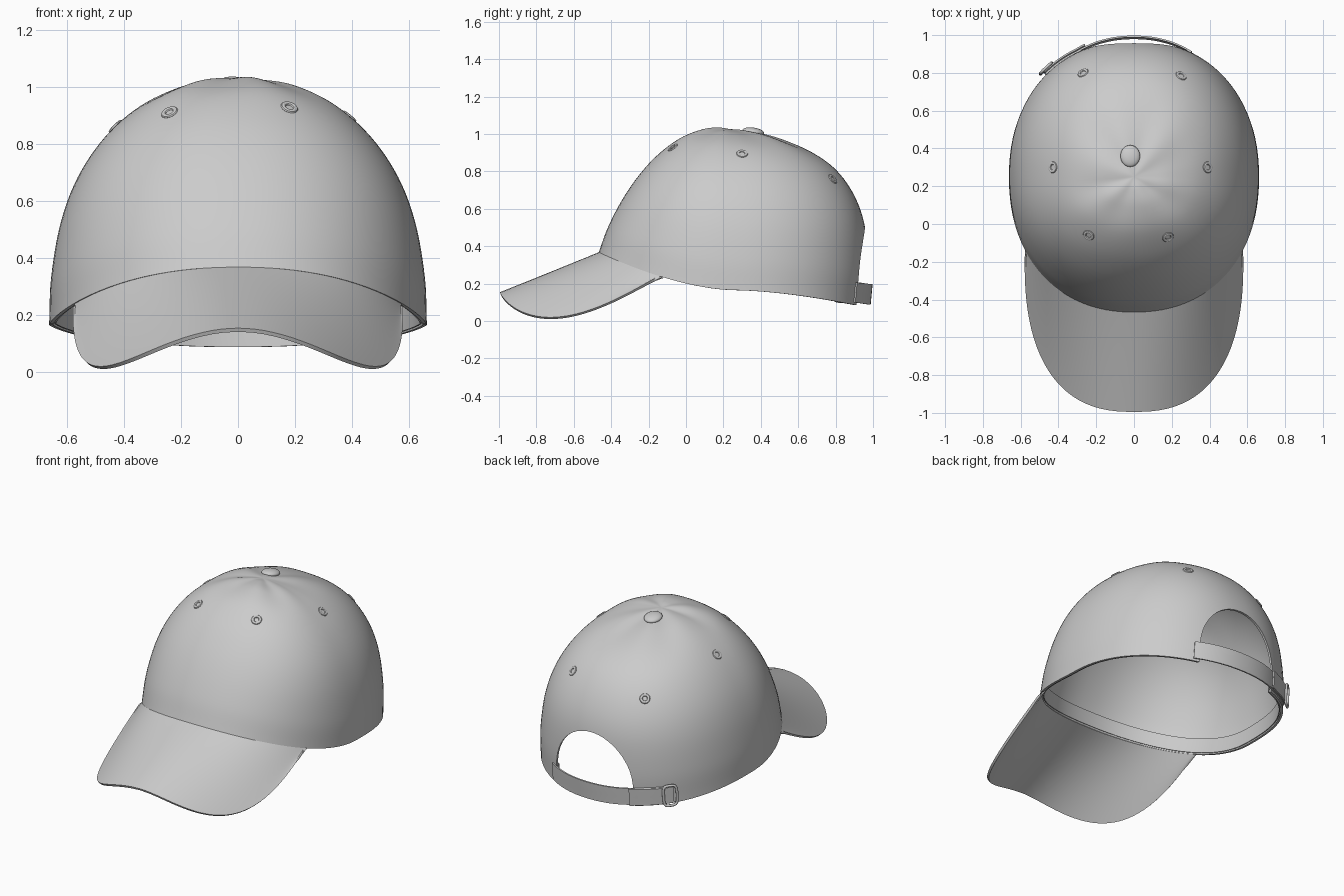
import bpy, bmesh, math
from mathutils import Vector
from mathutils.bvhtree import BVHTree

if "Cube" in bpy.data.objects:
    bpy.data.objects.remove(bpy.data.objects["Cube"])

grey = bpy.data.materials.new("light grey cloth")
grey.use_nodes = True
grey.diffuse_color = (0.6, 0.6, 0.6, 1)
grey.node_tree.nodes["Principled BSDF"].inputs["Base Color"].default_value = (0.6, 0.6, 0.6, 1)

MID_Y = 0.25   # y of the crown's vertical axis
POWER = 2.2    # squareness of the crown's plan
# Crown profiles from rim to top: (radius, height)
SIDE = [(.655, .165), (.648, .33), (.615, .52), (.555, .68), (.46, .82),
        (.34, .925), (.2, .99), (.08, 1.013), (0, 1.018)]
FRONT = [(.71, .365), (.66, .50), (.585, .645), (.5, .77), (.4, .88),
         (.28, .97), (.16, 1.015), (.07, 1.025), (0, 1.018)]
BACK = [(.70, .075), (.715, .28), (.70, .5), (.645, .665), (.55, .8),
        (.42, .895), (.25, .965), (.1, 1.003), (0, 1.018)]


def spline(points, f):
    """Catmull-Rom point on a profile, f counted in profile steps."""
    last = len(points) - 1
    i = max(0, min(int(f), last - 1))
    t = f - i
    b, c = Vector(points[i]), Vector(points[i + 1])
    a = Vector(points[i - 1]) if i > 0 else 2 * b - c
    d = Vector(points[i + 2]) if i + 2 <= last else Vector((-points[i][0], points[i][1]))
    return 0.5 * (2 * b + (c - a) * t + (2 * a - 5 * b + 4 * c - d) * t * t
                  + (3 * b - a - 3 * c + d) * t ** 3)


def spow(v, p):
    return math.copysign(abs(v) ** p, v)


def crown_point(angle, f, out=0.0):
    """Point on the crown; out pushes it away from the axis."""
    c, s = math.cos(angle), math.sin(angle)
    a, zs = spline(SIDE, f)
    b, ze = spline(BACK if s > 0 else FRONT, f)
    x, y = a * spow(c, 2 / POWER), b * spow(s, 2 / POWER)
    z = zs + (ze - zs) * abs(s) ** 1.5
    pucker = max(0, min(1, (f - 4) / 4))
    z += 0.005 * math.sin(math.pi * pucker) ** 2 * math.cos(6 * angle + 1.5)
    flat = Vector((x, y, 0))
    if out:
        flat += flat.normalized() * out
    return Vector((flat.x, flat.y + MID_Y, z))


def back_angle(x):
    c = spow(x / SIDE[0][0], POWER / 2)
    return math.acos(max(-1, min(1, c)))


def lerp(a, b, n):
    return [a + (b - a) * i / n for i in range(n + 1)]


def finish(obj, angle=40):
    """Bake modifiers, tidy normals, set colour and shading."""
    bpy.ops.object.select_all(action='DESELECT')
    bpy.context.view_layer.objects.active = obj
    obj.select_set(True)
    for m in list(obj.modifiers):
        bpy.ops.object.modifier_apply(modifier=m.name)
    bm = bmesh.new()
    bm.from_mesh(obj.data)
    bmesh.ops.recalc_face_normals(bm, faces=bm.faces)
    bm.to_mesh(obj.data)
    bm.free()
    obj.data.materials.clear()
    obj.data.materials.append(grey)
    bpy.ops.object.shade_smooth_by_angle(angle=math.radians(angle))


def sheet(name, rows, thickness, closed=False):
    """Grid of points thickened into cloth."""
    bm = bmesh.new()
    grid = [[bm.verts.new(p) for p in row] for row in rows]
    n = len(grid[0])
    for lo, hi in zip(grid, grid[1:]):
        for j in range(n if closed else n - 1):
            k = (j + 1) % n
            bm.faces.new((lo[j], lo[k], hi[k], hi[j]))
    bmesh.ops.remove_doubles(bm, verts=bm.verts, dist=1e-4)
    mesh = bpy.data.meshes.new(name)
    bm.to_mesh(mesh)
    bm.free()
    obj = bpy.data.objects.new(name, mesh)
    bpy.context.collection.objects.link(obj)
    mod = obj.modifiers.new("cloth", 'SOLIDIFY')
    mod.thickness, mod.offset = thickness, 0
    finish(obj)
    return obj


# Arch-shaped cutter for the back opening
bm = bmesh.new()
arch = [(.27, -.2)] + [(.27 * math.cos(t), .2 + .3 * math.sin(t))
                       for t in lerp(0, math.pi, 32)] + [(-.27, -.2)]
face = bm.faces.new([bm.verts.new((x, .6, z)) for x, z in arch])
side = bmesh.ops.extrude_face_region(bm, geom=[face])["geom"]
bmesh.ops.translate(bm, vec=(0, .8, 0),
                    verts=[v for v in side if isinstance(v, bmesh.types.BMVert)])
bmesh.ops.recalc_face_normals(bm, faces=bm.faces)
cutter_mesh = bpy.data.meshes.new("opening_cutter")
bm.to_mesh(cutter_mesh)
bm.free()
cutter = bpy.data.objects.new("opening_cutter", cutter_mesh)
bpy.context.collection.objects.link(cutter)
cutter.hide_render = True

# Crown and inner sweatband, both cut by the opening
turn = lerp(0, 2 * math.pi, 96)[:-1]
crown = sheet("crown", [[crown_point(a, f) for a in turn] for f in lerp(0, 8, 48)], .014, True)
band = sheet("sweatband", [[crown_point(a, f, -.014) for a in turn]
                           for f in lerp(.03, .6, 4)], .006, True)
tree = BVHTree.FromObject(crown, bpy.context.evaluated_depsgraph_get())
for obj in (crown, band):
    cut = obj.modifiers.new("opening", 'BOOLEAN')
    cut.operation, cut.solver, cut.object = 'DIFFERENCE', 'EXACT', cutter
    finish(obj)
bpy.data.objects.remove(cutter)


# Brim: curved sheet from the front rim to a rounded outline
def brim_point(t, v):
    c, s = math.cos(t), math.sin(t)
    x_out, y_out = .575 * spow(c, .8), -.17 - .822 * abs(s) ** .8
    rim = crown_point(-back_angle(x_out), 0, -.006)
    x, y = rim.x + (x_out - rim.x) * v, rim.y + (y_out - rim.y) * v

    def height(px, py):
        return .36 + .4 * (py + .46) - (.69 - .5 * py) * px * px
    return Vector((x, y, height(x, y) + (rim.z - height(rim.x, rim.y)) * (1 - v) ** 2))


sheet("brim", [[brim_point(t, v) for t in lerp(0, math.pi, 64)] for v in lerp(0, 1, 20)], .014)


# Back strap, with a doubled end on one side
def strap(name, x0, x1, extra, thickness):
    def off(x):
        return extra + .012 + .02 * max(0, 1 - (x / .3) ** 2)
    xs = lerp(x0, x1, 28)
    return sheet(name, [[crown_point(back_angle(x), f, off(x)) for x in xs]
                        for f in lerp(.06, .6, 4)], thickness)


strap("strap", .3, -.46, 0, .009)
strap("strap_end", -.25, -.46, .013, .009)

# Buckle: wire loop around the strap
ring = bpy.data.curves.new("buckle", 'CURVE')
ring.dimensions, ring.bevel_depth, ring.bevel_resolution = '3D', .008, 2
path = ring.splines.new('POLY')
path.use_cyclic_u = True
loop = lerp(0, 2 * math.pi, 32)[:-1]
path.points.add(len(loop) - 1)
for point, t in zip(path.points, loop):
    x = -.445 + .028 * spow(math.cos(t), .5)
    f = .33 + .34 * spow(math.sin(t), .5)
    point.co = (*crown_point(back_angle(x), f, .034), 1)
ring.materials.append(grey)
bpy.context.collection.objects.link(bpy.data.objects.new("buckle", ring))

# Stitched eyelets, set on the crown's surface
for x, y in [(-.43, .3), (.39, .3), (-.24, -.06), (.18, -.07), (-.27, .8), (.25, .785)]:
    spot, normal, _, _ = tree.ray_cast(Vector((x, y, 2)), Vector((0, 0, -1)))
    bpy.ops.mesh.primitive_torus_add(major_radius=.022, minor_radius=.009, major_segments=24,
                                     minor_segments=8, location=spot)
    eyelet = bpy.context.object
    eyelet.name = "eyelet"
    eyelet.rotation_euler = normal.to_track_quat('Z', 'Y').to_euler()
    eyelet.scale.z = .7
    finish(eyelet)

# Top button
bpy.ops.mesh.primitive_uv_sphere_add(segments=32, ring_count=16, location=(-.02, .36, 1.012))
button = bpy.context.object
button.name = "top_button"
button.scale = (.052, .058, .022)
button.rotation_euler.x = -.15
finish(button)
